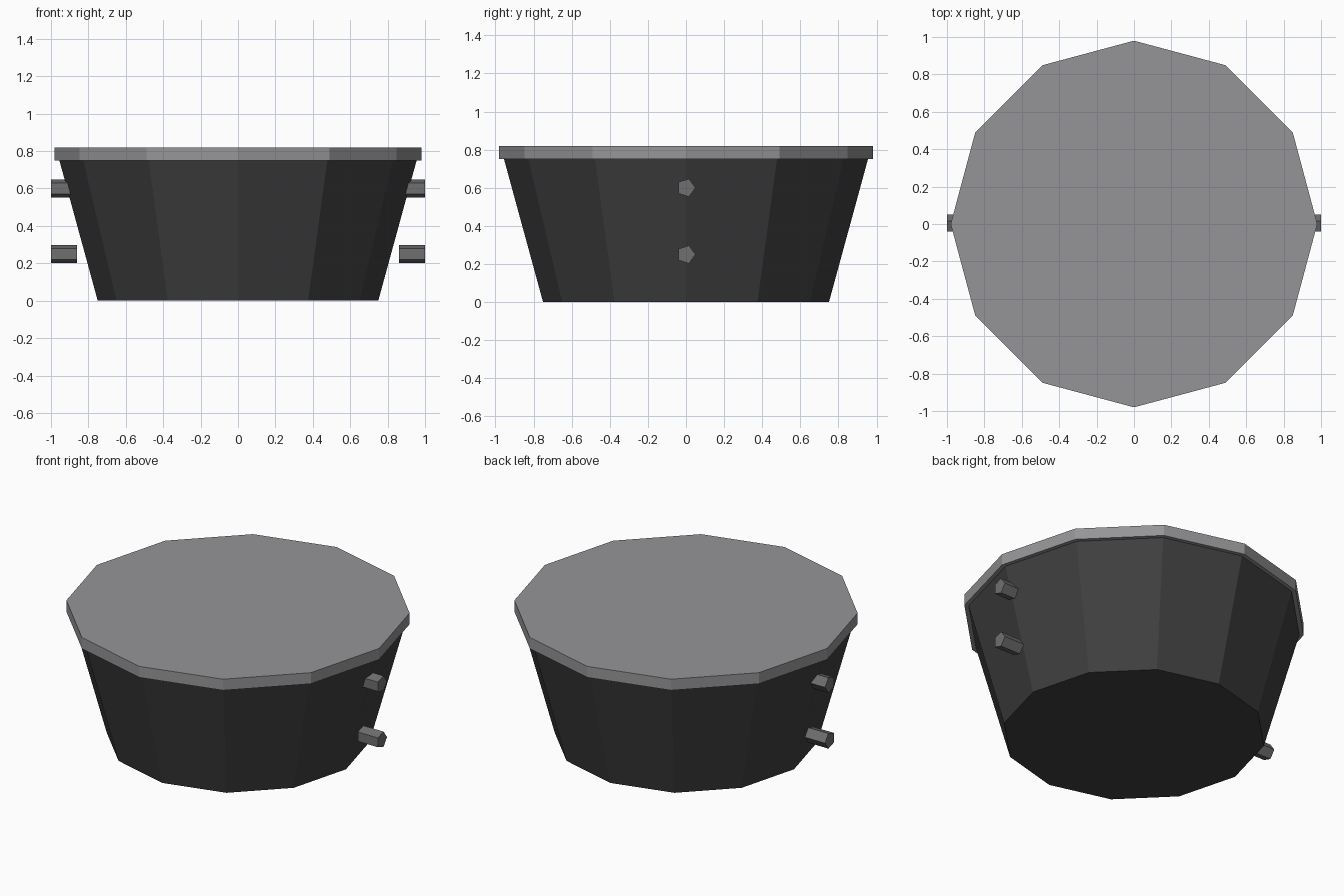
import bpy, math

if "Cube" in bpy.data.objects:
    bpy.data.objects.remove(bpy.data.objects["Cube"])


def colour(obj, name, value):
    mat = bpy.data.materials.get(name) or bpy.data.materials.new(name)
    mat.diffuse_color = (value, value, value * 1.04, 1)
    mat.use_nodes = True
    mat.node_tree.nodes["Principled BSDF"].inputs["Base Color"].default_value = mat.diffuse_color
    obj.data.materials.append(mat)


def frustum(name, sides, r_low, r_high, depth, loc, rot=(0, 0, 0)):
    bpy.ops.mesh.primitive_cone_add(vertices=sides, radius1=r_low, radius2=r_high,
                                    depth=depth, location=loc, rotation=rot)
    obj = bpy.context.object
    obj.name = name
    return obj


# Tapered twelve-sided tub
body = frustum("tub_body", 12, 0.75, 0.955, 0.75, (0, 0, 0.375))
colour(body, "dark_grey", 0.05)

# Flat lid that overhangs the tub slightly
lid = frustum("lid", 12, 0.98, 0.98, 0.07, (0, 0, 0.785))
colour(lid, "light_grey", 0.3)

# Short five-sided pegs, two on each side
for side, sx in (("right", 1), ("left", -1)):
    for level, z in (("upper", 0.60), ("lower", 0.25)):
        peg = frustum(f"{side}_{level}_peg", 5, 0.05, 0.05, 0.14,
                      (sx * 0.93, 0, z), (0, math.pi / 2, 0))
        colour(peg, "mid_grey", 0.16)
